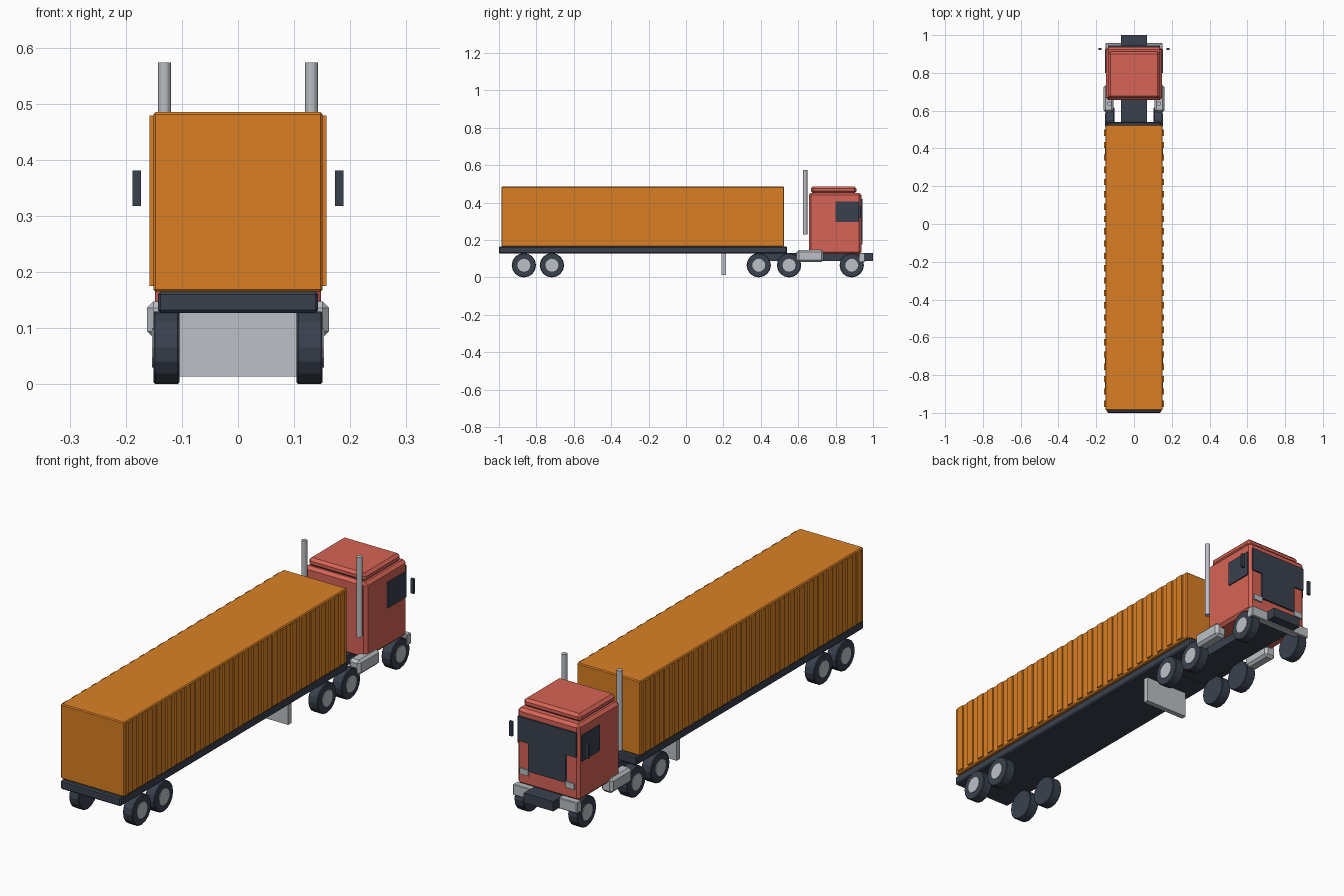
import bpy, math

if "Cube" in bpy.data.objects:
    bpy.data.objects.remove(bpy.data.objects["Cube"])


def material(name, rgb):
    m = bpy.data.materials.new(name)
    m.diffuse_color = (*rgb, 1)
    m.use_nodes = True
    m.node_tree.nodes["Principled BSDF"].inputs["Base Color"].default_value = m.diffuse_color
    return m


ORANGE = material("container orange", (0.70, 0.216, 0.018))
RED = material("cab red", (0.68, 0.127, 0.093))
DARK = material("dark slate", (0.041, 0.053, 0.076))
GREY = material("light grey", (0.503, 0.527, 0.558))


def bevel(ob, width):
    if width:
        mod = ob.modifiers.new("bevel", "BEVEL")
        mod.width = width
        mod.segments = 1
        mod.limit_method = "ANGLE"
        mod.angle_limit = math.radians(40)


def box(name, x, y, z, mat, chamfer=0):
    """Box from (min, max) ranges on each axis."""
    bpy.ops.mesh.primitive_cube_add(size=1, location=[(a + b) / 2 for a, b in (x, y, z)])
    ob = bpy.context.object
    ob.name = name
    ob.scale = [b - a for a, b in (x, y, z)]
    bpy.ops.object.transform_apply(location=False, rotation=False, scale=True)
    ob.data.materials.append(mat)
    bevel(ob, chamfer)
    return ob


def box_pair(name, x, y, z, mat, chamfer=0):
    box(name + "_right", x, y, z, mat, chamfer)
    box(name + "_left", (-x[1], -x[0]), y, z, mat, chamfer)


def cylinder(name, loc, r, depth, mat, sides, along_x=False, chamfer=0):
    rot = (0, math.pi / 2, 0) if along_x else (0, 0, 0)
    bpy.ops.mesh.primitive_cylinder_add(vertices=sides, radius=r, depth=depth,
                                        location=loc, rotation=rot)
    ob = bpy.context.object
    ob.name = name
    ob.data.materials.append(mat)
    bevel(ob, chamfer)


# Trailer: deck, support legs, container
box("trailer_deck", (-0.143, 0.143), (-1.0, 0.54), (0.127, 0.165), DARK, 0.005)
box("landing_legs", (-0.105, 0.105), (0.19, 0.213), (0.014, 0.13), GREY)
box("container", (-0.151, 0.151), (-0.987, 0.525), (0.165, 0.485), ORANGE, 0.004)

# Container corrugation: one rib repeated by an array on each side
COUNT, PITCH = 23, 0.0652
for side in (1, -1):
    xs = sorted((side * 0.148, side * 0.1575))
    rib = box("container_ribs", xs, (-0.968, -0.935), (0.175, 0.479), ORANGE)
    arr = rib.modifiers.new("repeat", "ARRAY")
    arr.count = COUNT
    arr.use_relative_offset = False
    arr.use_constant_offset = True
    arr.constant_offset_displace = (0, PITCH, 0)

# Tractor frame, bumper and tanks
box("tractor_frame", (-0.07, 0.07), (0.37, 1.0), (0.088, 0.13), DARK)
box("bumper", (-0.152, 0.152), (0.925, 0.957), (0.083, 0.13), GREY, 0.003)
box_pair("fuel_tank", (0.108, 0.162), (0.592, 0.735), (0.083, 0.147), GREY, 0.011)

# Cab and roof cap
box("cab", (-0.148, 0.148), (0.657, 0.937), (0.125, 0.452), RED, 0.012)
box("roof_cap", (-0.136, 0.136), (0.667, 0.912), (0.45, 0.485), RED, 0.011)

# Windows, grille and headlamps as thin plates
box("windscreen", (-0.138, 0.138), (0.935, 0.944), (0.315, 0.42), DARK)
box("grille", (-0.088, 0.088), (0.935, 0.944), (0.195, 0.32), DARK)
box_pair("headlamp", (0.088, 0.13), (0.935, 0.944), (0.175, 0.2), GREY)
box_pair("side_window", (0.146, 0.153), (0.80, 0.924), (0.295, 0.405), DARK)

# Mirrors and exhaust stacks
box_pair("mirror", (0.173, 0.188), (0.922, 0.932), (0.318, 0.381), DARK)
for side in (1, -1):
    cylinder("exhaust_stack", (side * 0.131, 0.637, 0.402), 0.0115, 0.343, GREY, 12)

# Wheels with outer hubs
for y in (-0.867, -0.717, 0.389, 0.551, 0.886):
    for side in (1, -1):
        cylinder("tyre", (side * 0.1275, y, 0.065), 0.065, 0.046, DARK, 16, True, 0.003)
        cylinder("hub", (side * 0.145, y, 0.065), 0.035, 0.016, GREY, 12, True)
